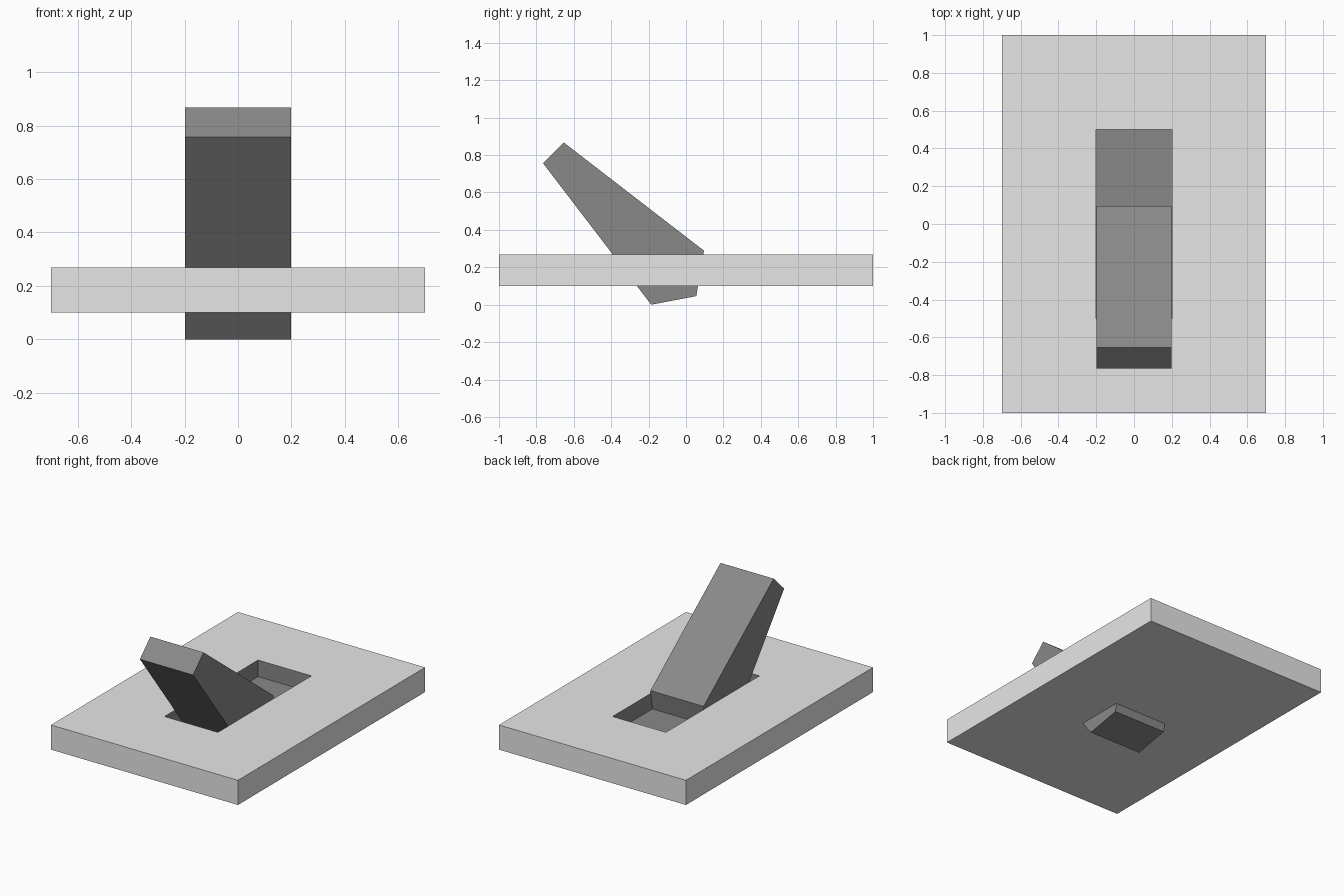
import bpy
import bmesh
from mathutils import Vector

cube = bpy.data.objects.get("Cube")
if cube:
    bpy.data.objects.remove(cube, do_unlink=True)


def make_material(name, value):
    mat = bpy.data.materials.new(name)
    mat.use_nodes = True
    colour = (value, value, value, 1)
    mat.diffuse_color = colour
    mat.node_tree.nodes["Principled BSDF"].inputs["Base Color"].default_value = colour
    return mat


light_grey = make_material("light grey", 0.8)
dark_grey = make_material("dark grey", 0.25)


def add_object(name, bm, materials):
    bmesh.ops.recalc_face_normals(bm, faces=bm.faces)
    mesh = bpy.data.meshes.new(name)
    bm.to_mesh(mesh)
    bm.free()
    for mat in materials:
        mesh.materials.append(mat)
    obj = bpy.data.objects.new(name, mesh)
    bpy.context.collection.objects.link(obj)
    return obj


# Wall plate: a flat box with a slot sunk into its top
PLATE_BOTTOM, PLATE_TOP, SLOT_FLOOR = 0.101, 0.268, 0.156
bm = bmesh.new()
bmesh.ops.create_cube(bm, size=1)
bmesh.ops.scale(bm, vec=(1.4, 2.0, PLATE_TOP - PLATE_BOTTOM), verts=bm.verts)
bmesh.ops.translate(bm, vec=(0, 0, (PLATE_TOP + PLATE_BOTTOM) / 2), verts=bm.verts)
top = max(bm.faces, key=lambda f: f.calc_center_median().z)
bmesh.ops.inset_region(bm, faces=[top], thickness=0.5, use_even_offset=True)
floor = bmesh.ops.extrude_discrete_faces(bm, faces=[top])["faces"][0]
bmesh.ops.translate(bm, vec=(0, 0, SLOT_FLOOR - PLATE_TOP), verts=floor.verts)

# Slot walls and floor are dark: every face that lies within the slot outline
for face in bm.faces:
    if all(abs(v.co.x) < 0.21 and abs(v.co.y) < 0.51 for v in face.verts):
        face.material_index = 1
add_object("switch_plate", bm, [light_grey, dark_grey])

# Toggle lever: side profile (y, z) extruded across the slot
profile = [(-0.765, 0.757), (-0.186, 0.0), (0.055, 0.046),
           (0.096, 0.289), (-0.653, 0.867)]
HALF_WIDTH = 0.199
bm = bmesh.new()
side = bm.faces.new([bm.verts.new((-HALF_WIDTH, y, z)) for y, z in profile])
geom = bmesh.ops.extrude_face_region(bm, geom=[side])["geom"]
moved = [g for g in geom if isinstance(g, bmesh.types.BMVert)]
bmesh.ops.translate(bm, vec=Vector((2 * HALF_WIDTH, 0, 0)), verts=moved)
add_object("toggle_lever", bm, [dark_grey])
